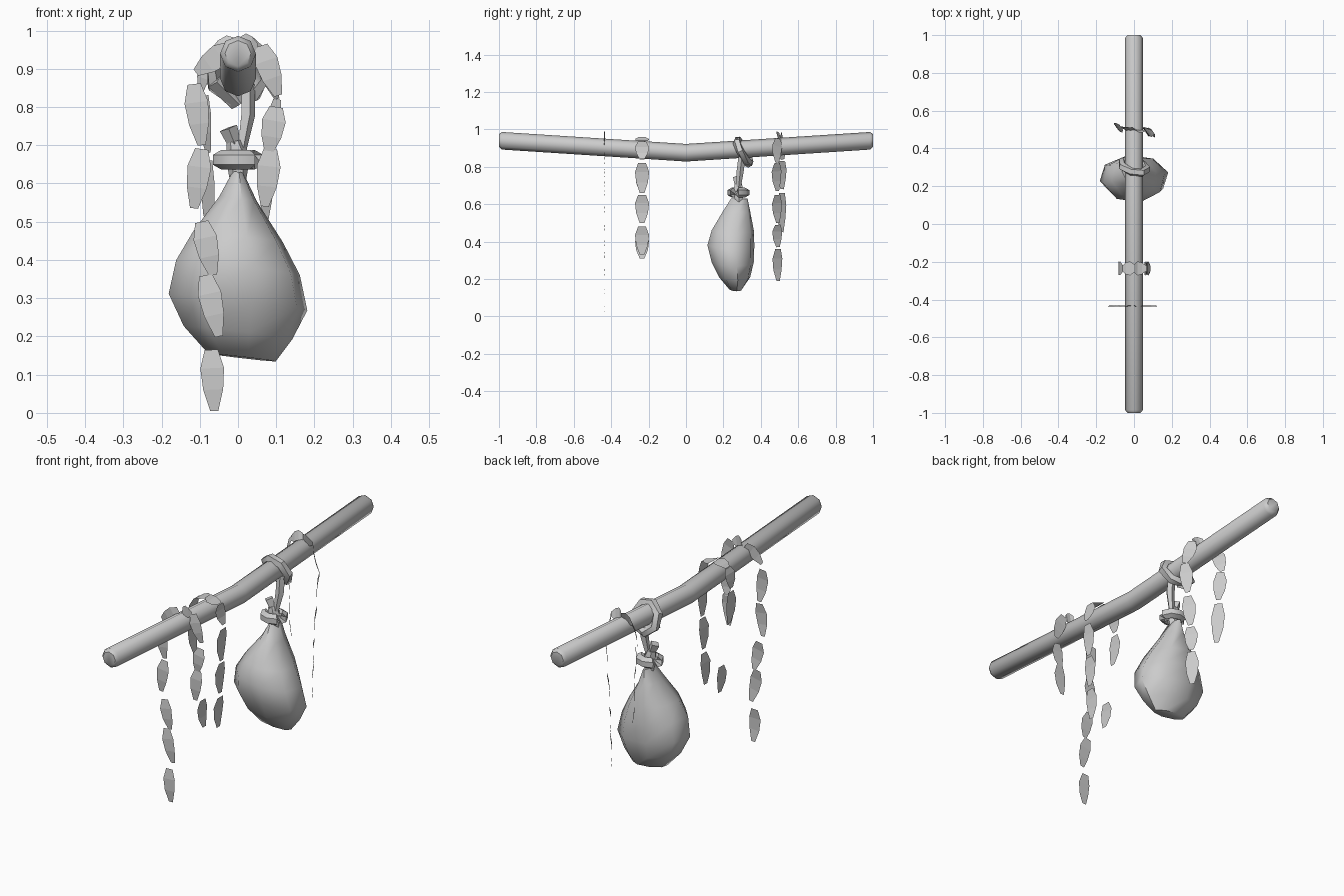
import bpy, math
from mathutils import Vector

if "Cube" in bpy.data.objects:
    bpy.data.objects.remove(bpy.data.objects["Cube"])


def make(name, verts, faces, smooth=None):
    me = bpy.data.meshes.new(name)
    me.from_pydata([tuple(v) for v in verts], [], faces)
    ob = bpy.data.objects.new(name, me)
    bpy.context.collection.objects.link(ob)
    if smooth:
        bpy.context.view_layer.objects.active = ob
        ob.select_set(True)
        bpy.ops.object.shade_smooth_by_angle(angle=math.radians(smooth))
        ob.select_set(False)
    return ob


def loft(name, rings, smooth=50, closed=False):
    n, m = len(rings[0]), len(rings)
    faces = []
    for i in range(m if closed else m - 1):
        a, b = i * n, (i + 1) % m * n
        faces += [(a + j, a + (j + 1) % n, b + (j + 1) % n, b + j) for j in range(n)]
    if not closed:
        faces += [tuple(range(n))[::-1], tuple(range((m - 1) * n, m * n))]
    return make(name, [v for r in rings for v in r], faces, smooth)


def tube(name, pts, radii, sides=6, closed=False):
    pts = [Vector(p) for p in pts]
    rings, m = [], len(pts)
    for i, p in enumerate(pts):
        a = pts[(i - 1) % m] if closed or i else p
        b = pts[(i + 1) % m] if closed or i < m - 1 else p
        t = (b - a).normalized()
        ref = Vector((0, 1, 0)) if abs(t.y) < .8 else Vector((1, 0, 0))
        u = t.cross(ref).normalized()
        v = t.cross(u)
        r = radii[i] if isinstance(radii, list) else radii
        rings.append([p + r * (math.cos(k * math.tau / sides) * u + math.sin(k * math.tau / sides) * v)
                      for k in range(sides)])
    return loft(name, rings, 50, closed)


# Bent branch
def branch_ring(y, r):
    z = .875 + .065 * abs(y)
    return [(r * math.sin(k * math.tau / 8), y, z + r * math.cos(k * math.tau / 8)) for k in range(8)]


loft("branch", [branch_ring(y, r) for y, r in
                [(-1, .034), (-.985, .047), (0, .047), (.985, .047), (1, .034)]])


# Hanging strips: each link is a thin pointed card given as x, z start and end
def strips(name, y, links, normal=None, width=.06, slope=0):
    verts, faces = [], []
    for x0, z0, x1, z1 in links:
        a = Vector((x0, y + slope * x0, z0))
        b = Vector((x1, y + slope * x1, z1))
        t = (b - a).normalized()
        w = Vector(normal).cross(t).normalized() if normal else Vector((0, 1, 0))
        n = w.cross(t) * .003
        s = len(verts)
        for f, h in ((0, .28), (.3, .5), (.65, .42), (1, .17)):
            c = a.lerp(b, f) + (n if f in (.3, .65) else -n)
            verts += [c - w * width * h, c + w * width * h]
        faces += [(s + i, s + i + 1, s + i + 3, s + i + 2) for i in (0, 2, 4)]
    return make(name, verts, faces)


strips("long_strip", -.435, [
    (-.02, .955, -.11, .89), (-.115, .86, -.095, .70), (-.095, .69, -.115, .535),
    (-.095, .50, -.065, .36), (-.085, .36, -.05, .20), (-.07, .165, -.062, .005),
    (0, .965, .05, .955), (.06, .96, .105, .83), (.10, .80, .08, .68), (.085, .69, .07, .54)],
    normal=(0, 1, 0), width=.062)
half = [(0, .955, .065, .935), (.065, .935, .085, .84), (.082, .82, .072, .66),
        (.072, .65, .065, .50), (.065, .48, .055, .33)]
strips("middle_strip", -.235, half + [(-a, b, -c, d) for a, b, c, d in half[:3]]
       + [(-.03, .44, -.022, .31)], width=.075)
strips("rear_strip", .5, [
    (0, .965, .06, .95), (.06, .95, .10, .82), (.10, .82, .085, .67), (.085, .65, .07, .50),
    (.07, .49, .065, .37), (.065, .36, .06, .19),
    (0, .965, -.07, .94), (-.07, .94, -.10, .84), (-.09, .83, -.08, .68), (-.08, .66, -.07, .45)],
    normal=(.82, .57, 0), width=.064, slope=-.15)

# Sack: rings of z, x radius, y radius, x centre, y centre
sack = [(.145, .09, .035, .01, .265), (.21, .145, .085, 0, .26), (.29, .185, .115, 0, .25),
        (.38, .165, .128, 0, .24), (.46, .12, .115, 0, .25), (.56, .05, .075, 0, .27),
        (.63, .014, .045, 0, .285)]
loft("sack", [[(cx + rx * math.cos(k * math.tau / 8 + .2), cy + ry * math.sin(k * math.tau / 8 + .2),
                z + .045 * (rx / .19) * -math.cos(k * math.tau / 8) * .5) for k in range(8)]
              for z, rx, ry, cx, cy in sack], 60)

# Tie ring around the sack neck, with the gathered cloth above
tube("sack_tie", [(.043 * math.cos(k * math.tau / 8), .28 + .036 * math.sin(k * math.tau / 8), .662)
                  for k in range(8)], .026, 6, True)
tube("sack_neck", [(0, .285, .60), (0, .28, .67), (-.01, .28, .71)], [.02, .032, .02])
tube("tie_tail", [(0, .28, .68), (-.025, .275, .745)], [.014, .024], 4)

# Cord looped over the branch and down to the sack
tube("branch_loop", [(.068 * math.cos(k * math.tau / 7), .305 + .035 * math.cos(k * math.tau / 7 + 2),
                      .882 + .062 * math.sin(k * math.tau / 7)) for k in range(7)], .022, 5, True)
tube("hanging_cord", [(.025, .30, .86), (.025, .29, .78), (.008, .28, .68)], [.02, .02, .012], 5)
tube("loop_tail", [(-.06, .31, .87), (0, .335, .81)], [.025, .022], 4)
